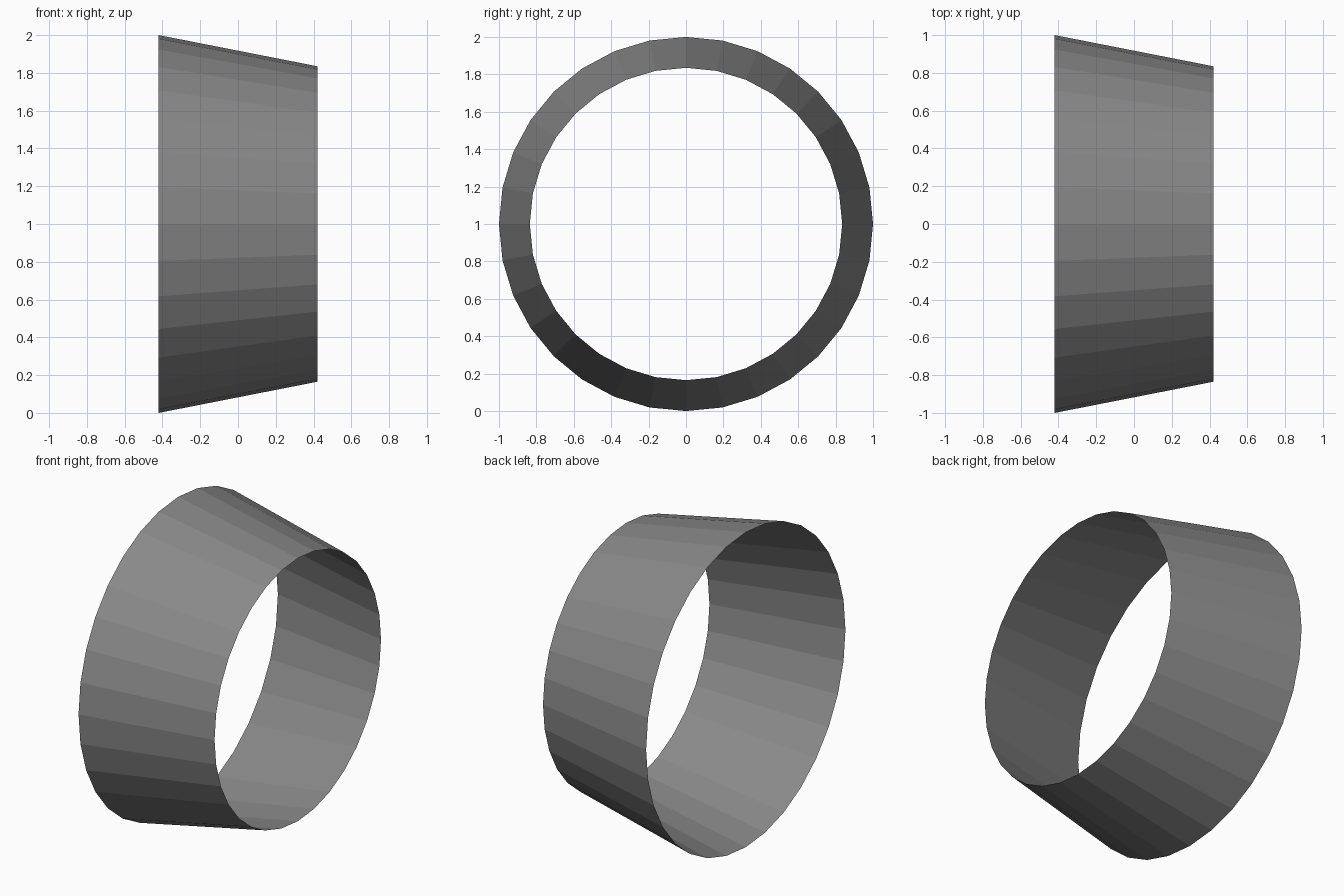
import bpy
from math import radians

if "Cube" in bpy.data.objects:
    bpy.data.objects.remove(bpy.data.objects["Cube"])

# Tapered open ring: 32-sided thin shell, axis along x, wide end at -x
bpy.ops.mesh.primitive_cone_add(
    vertices=32, radius1=1.0, radius2=0.835, depth=0.84,
    end_fill_type='NOTHING', location=(0, 0, 1),
    rotation=(0, radians(90), 0))
ring = bpy.context.object
ring.name = "tapered_ring"
bpy.ops.object.transform_apply(location=True, rotation=True, scale=True)
bpy.ops.object.shade_flat()

# Dark grey surface
grey = bpy.data.materials.new("dark_grey")
grey.diffuse_color = (0.25, 0.25, 0.25, 1)
grey.use_nodes = True
grey.node_tree.nodes["Principled BSDF"].inputs["Base Color"].default_value = grey.diffuse_color
ring.data.materials.append(grey)
